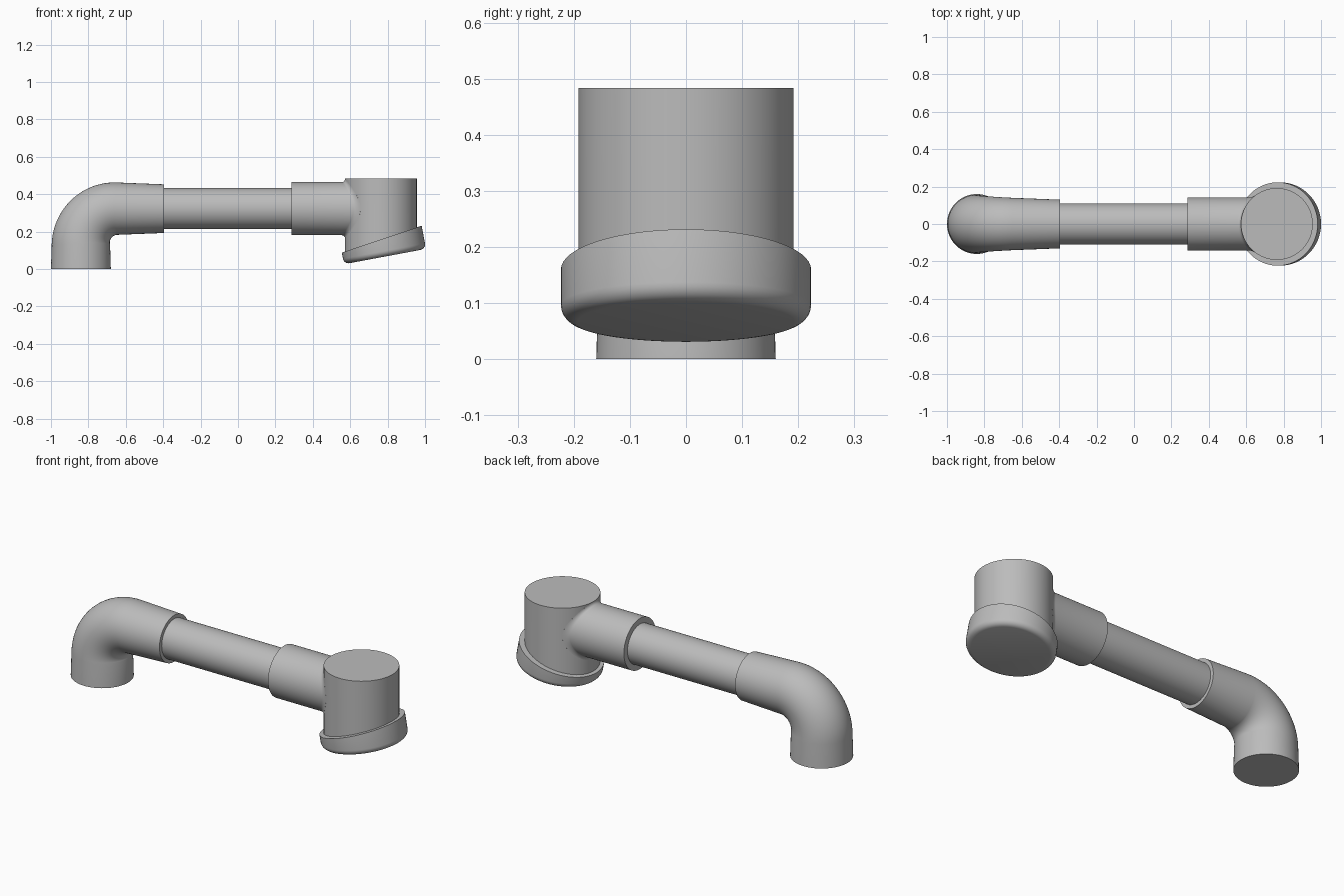
import bpy, bmesh
from math import sin, cos, pi, sqrt, radians
from mathutils import Vector, Matrix

if "Cube" in bpy.data.objects:
    bpy.data.objects.remove(bpy.data.objects["Cube"], do_unlink=True)

SEG = 64
AXIS_Z = 0.323                      # height of the horizontal pipe axis
HEAD_X, HEAD_R = 0.764, 0.192       # upright head cylinder

grey = bpy.data.materials.new("plain_grey")
grey.use_nodes = True
grey.diffuse_color = (0.5, 0.5, 0.5, 1)
grey.node_tree.nodes["Principled BSDF"].inputs["Base Color"].default_value = (0.5, 0.5, 0.5, 1)


def loft(name, rings, matrix=Matrix()):
    """Skin a list of closed rings and cap both ends."""
    bm = bmesh.new()
    rows = [[bm.verts.new(matrix @ Vector(p)) for p in ring] for ring in rings]
    for a, b in zip(rows, rows[1:]):
        for i in range(SEG):
            j = (i + 1) % SEG
            bm.faces.new((a[i], a[j], b[j], b[i]))
    bm.faces.new(rows[0])
    bm.faces.new(rows[-1])
    bmesh.ops.recalc_face_normals(bm, faces=bm.faces)
    mesh = bpy.data.meshes.new(name)
    bm.to_mesh(mesh)
    bm.free()
    mesh.materials.append(grey)
    obj = bpy.data.objects.new(name, mesh)
    bpy.context.collection.objects.link(obj)
    bpy.ops.object.select_all(action='DESELECT')
    obj.select_set(True)
    bpy.context.view_layer.objects.active = obj
    bpy.ops.object.shade_smooth_by_angle(angle=radians(35))
    return obj


def circle(fn):
    return [fn(cos(2 * pi * i / SEG), sin(2 * pi * i / SEG)) for i in range(SEG)]


def path_ring(x, z, tilt, r):
    """Ring across a path in the xz plane; tilt 0 runs up, 90 degrees runs along +x."""
    return circle(lambda c, s: (x + r * c * cos(tilt), r * s, z - r * c * sin(tilt)))


# Tapered elbow: short riser, quarter bend, straight outlet
BEND, BEND_X, BEND_Z = 0.19, -0.65, 0.133
rings = [path_ring(-0.84, 0, 0, 0.16)]
for k in range(25):
    a = pi / 2 * k / 24
    rings.append(path_ring(BEND_X - BEND * cos(a), BEND_Z + BEND * sin(a), a, 0.156 - 0.016 * k / 24))
rings.append(path_ring(-0.395, AXIS_Z, pi / 2, 0.13))
loft("elbow", rings)

# Straight pipe, running into the elbow and the sleeve
loft("straight_pipe", [path_ring(x, AXIS_Z, pi / 2, 0.11) for x in (-0.45, 0.35)])

# Sleeve with a small fillet flowing onto the round head
SLEEVE_R, FILLET = 0.142, 0.016


def saddle_ring(a):
    r = SLEEVE_R + FILLET * (1 - cos(a))
    return circle(lambda c, s: (
        HEAD_X - sqrt(HEAD_R ** 2 - (r * c) ** 2) - FILLET * (1 - sin(a)), r * c, AXIS_Z + r * s))


sleeve = [path_ring(0.285, AXIS_Z, pi / 2, SLEEVE_R)]
sleeve[0] = circle(lambda c, s: (0.285, SLEEVE_R * c, AXIS_Z + SLEEVE_R * s))
sleeve += [saddle_ring(pi / 2 * k / 6) for k in range(7)]
sleeve.append(circle(lambda c, s: (HEAD_X, 0.1 * c, AXIS_Z + 0.1 * s)))
loft("sleeve", sleeve)

# Upright head, its foot slanted to stay inside the cap
loft("head", [
    circle(lambda c, s: (HEAD_X + HEAD_R * c, HEAD_R * s, 0.12 + 0.25 * HEAD_R * c)),
    circle(lambda c, s: (HEAD_X + HEAD_R * c, HEAD_R * s, 0.483))])

# Tilted wedge cap with a rounded lower edge
CAP_R, ROUND = 0.223, 0.03
cap = []
for k in range(7):
    a = pi / 2 * k / 6
    r, z = CAP_R - ROUND * (1 - sin(a)), ROUND * (1 - cos(a))
    cap.append(circle(lambda c, s: (r * c, r * s, z)))
cap.append(circle(lambda c, s: (CAP_R * c, CAP_R * s, 0.0945 + 0.14 * CAP_R * c)))
loft("end_cap", cap, Matrix.Translation((0.786, 0, 0.067)) @ Matrix.Rotation(radians(-10.6), 4, 'Y'))
